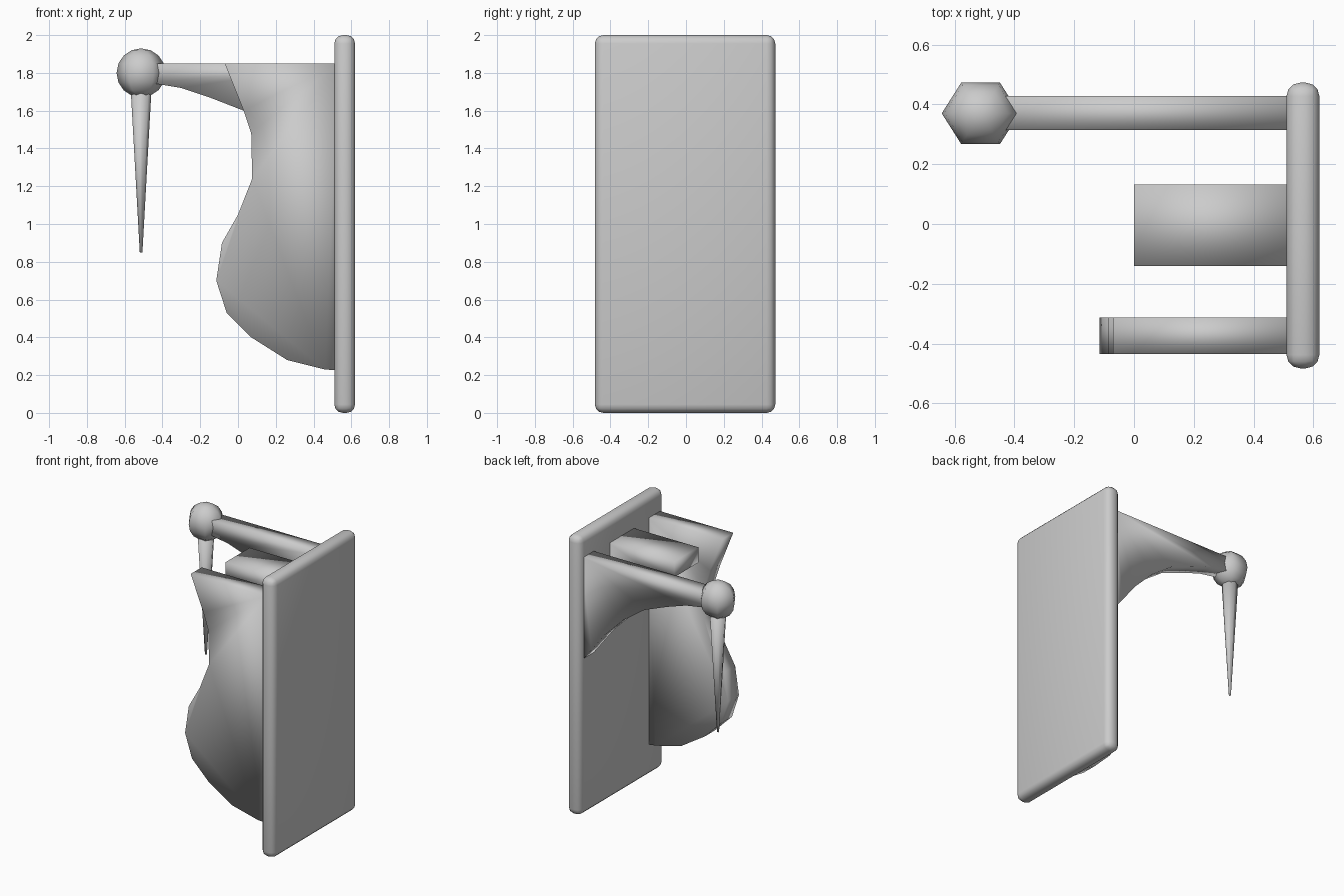
import bpy
import bmesh
from mathutils import Matrix, Vector

old = bpy.data.objects.get("Cube")
if old:
    bpy.data.objects.remove(old, do_unlink=True)

# One plain grey for everything
grey = bpy.data.materials.new("plain_grey")
grey.use_nodes = True
color = (0.6, 0.6, 0.6, 1)
grey.diffuse_color = color
grey.node_tree.nodes["Principled BSDF"].inputs["Base Color"].default_value = color


def finish(name, bm):
    bmesh.ops.recalc_face_normals(bm, faces=bm.faces)
    for face in bm.faces:
        face.smooth = True
    mesh = bpy.data.meshes.new(name)
    bm.to_mesh(mesh)
    bm.free()
    mesh.materials.append(grey)
    obj = bpy.data.objects.new(name, mesh)
    bpy.context.collection.objects.link(obj)
    return obj


def slab(name, profile, y_front, y_back):
    """Extrude an x-z outline along y."""
    bm = bmesh.new()
    face = bm.faces.new([bm.verts.new((x, y_front, z)) for x, z in profile])
    ext = bmesh.ops.extrude_face_region(bm, geom=[face])
    moved = [v for v in ext["geom"] if isinstance(v, bmesh.types.BMVert)]
    bmesh.ops.translate(bm, verts=moved, vec=(0, y_back - y_front, 0))
    return finish(name, bm)


# Upright board with rounded edges
bm = bmesh.new()
size = Matrix.Diagonal((0.11, 0.955, 2, 1))
bmesh.ops.create_cube(bm, size=1, matrix=Matrix.Translation((0.565, -0.005, 1)) @ size)
bmesh.ops.bevel(bm, geom=bm.edges[:], offset=0.045, segments=3, profile=0.5, affect="EDGES")
finish("board", bm)

# Curvy front plate
wall = 0.53
slab("front_plate", [
    (wall, 1.85), (-0.07, 1.85), (0.03, 1.6), (0.07, 1.48), (0.075, 1.24),
    (0, 1.05), (-0.085, 0.9), (-0.115, 0.7), (-0.06, 0.53), (0.07, 0.4),
    (0.26, 0.28), (0.46, 0.23), (wall, 0.225)], -0.435, -0.312)

# Short middle bracket
slab("middle_block", [
    (wall, 1.84), (0, 1.84), (0, 1.73), (0.12, 1.69), (0.3, 1.58),
    (0.42, 1.46), (wall, 1.3)], -0.14, 0.132)

# Long arm, flaring where it meets the board
slab("arm", [
    (wall, 1.85), (-0.45, 1.85), (-0.45, 1.745), (-0.3, 1.72), (-0.15, 1.67),
    (0.03, 1.6), (0.2, 1.48), (0.35, 1.33), (0.45, 1.2), (wall, 1.1)], 0.315, 0.428)

# Faceted ball on the end of the arm
tip = Vector((-0.513, 0.37, 1.8))
bm = bmesh.new()
bmesh.ops.create_uvsphere(
    bm, u_segments=6, v_segments=8, radius=0.13,
    matrix=Matrix.Translation(tip) @ Matrix.Diagonal((1, 0.91, 1, 1))
    @ Matrix.Rotation(1.5708, 4, "Z"))
finish("ball", bm)

# Hanging spike under the ball
bm = bmesh.new()
bmesh.ops.create_cone(
    bm, cap_ends=True, segments=8, radius1=0.007, radius2=0.056, depth=0.88,
    matrix=Matrix.Translation((tip.x, tip.y, 1.29)))
finish("spike", bm)
